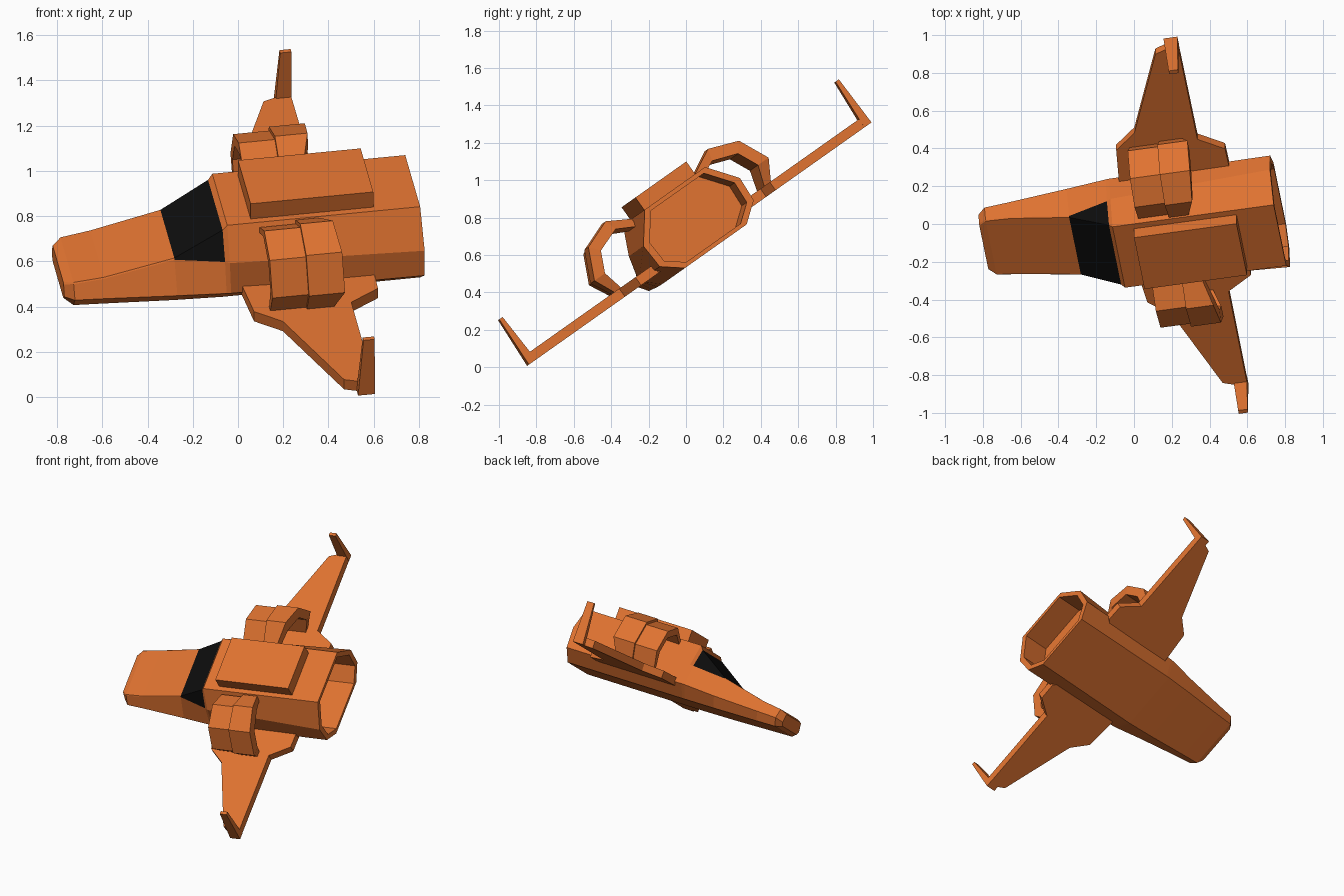
import bpy
import bmesh
from math import radians
from mathutils import Matrix, Vector

cube = bpy.data.objects.get("Cube")
if cube:
    bpy.data.objects.remove(cube, do_unlink=True)


def make_material(name, color):
    mat = bpy.data.materials.new(name)
    mat.use_nodes = True
    mat.diffuse_color = (*color, 1)
    shader = mat.node_tree.nodes["Principled BSDF"]
    shader.inputs["Base Color"].default_value = (*color, 1)
    shader.inputs["Roughness"].default_value = 0.8
    return mat


ORANGE = make_material("orange hull", (0.74, 0.17, 0.03))
BLACK = make_material("black glass", (0.004, 0.004, 0.004))

# Ship space: x runs to the tail, y across the wings, z out of the deck.
# The whole craft is banked and yawed by this matrix.
POSE = (Matrix.Rotation(radians(35.26), 4, "X")
        @ Matrix.Rotation(radians(9.5), 4, "Z")
        @ Matrix.Translation((0, 0.369, 0)))


def finish(name, bm, mirrored=False):
    bmesh.ops.recalc_face_normals(bm, faces=bm.faces)
    mesh = bpy.data.meshes.new(name)
    bm.to_mesh(mesh)
    bm.free()
    mesh.materials.append(ORANGE)
    mesh.materials.append(BLACK)
    obj = bpy.data.objects.new(name, mesh)
    bpy.context.collection.objects.link(obj)
    obj.matrix_world = POSE
    if mirrored:
        mod = obj.modifiers.new("Mirror", "MIRROR")
        mod.use_axis = (False, True, False)
        mod.use_clip = False
        mod.use_mirror_merge = False
    return obj


def loft(rings):
    """Skin a list of equal rings of points and cap both ends."""
    bm = bmesh.new()
    loops = [[bm.verts.new(p) for p in ring] for ring in rings]
    count = len(rings[0])
    for a, b in zip(loops, loops[1:]):
        for i in range(count):
            j = (i + 1) % count
            bm.faces.new((a[i], a[j], b[j], b[i]))
    bm.faces.new(loops[0])
    bm.faces.new(loops[-1])
    return bm


def flat_ring(points, z):
    return [(x, y, z) for x, y in points]


def section(x, half):
    pts = half + [(-y, z) for y, z in reversed(half)]
    return [Vector((x, y, z)) for y, z in pts]


# Fuselage: half sections listed as deck edge, upper side, chine, keel edge
stations = [
    (-0.745, [(0.14, 0.55), (0.15, 0.545), (0.168, 0.49), (0.14, 0.465)]),
    (-0.705, [(0.175, 0.568), (0.18, 0.562), (0.215, 0.5), (0.177, 0.447)]),
    (-0.57, [(0.182, 0.585), (0.187, 0.58), (0.23, 0.503), (0.183, 0.444)]),
    (-0.255, [(0.187, 0.656), (0.192, 0.65), (0.27, 0.51), (0.2, 0.438)]),
    (-0.04, [(0.195, 0.788), (0.262, 0.662), (0.303, 0.52), (0.208, 0.436)]),
    (-0.02, [(0.2, 0.815), (0.272, 0.66), (0.305, 0.52), (0.208, 0.436)]),
    (0.845, [(0.2, 0.815), (0.32, 0.66), (0.312, 0.52), (0.205, 0.436)]),
]
rings = [section(x, half) for x, half in stations]

# Hollow tail: a rim, then an inner wall running forward
hub = Vector((0.845, 0, 0.62))
rim = [hub + (p - hub) * 0.88 for p in rings[-1]]
rings += [rim, [p - Vector((0.2, 0, 0)) for p in rim]]
bm = loft(rings)

# Canopy glass: sloping deck and upper sides just ahead of the frame
for face in bm.faces:
    c = face.calc_center_median()
    if -0.25 < c.x < -0.05 and c.z > 0.64:
        face.material_index = 1
finish("fuselage", bm)

# Raised box along the spine
bm = bmesh.new()
bmesh.ops.create_cube(bm, size=1, matrix=Matrix.Translation((0.365, 0, 0.843))
                      @ Matrix.Diagonal((0.55, 0.338, 0.108, 1)))
finish("spine_box", bm)

# Wings
WING_BOTTOM, WING_TOP = 0.496, 0.549
outline = [(0.03, 0.2), (0.03, 0.29), (0.05, 0.5), (0.163, 0.595),
           (0.357, 1.08), (0.41, 1.1), (0.484, 1.1), (0.486, 0.5),
           (0.62, 0.415), (0.622, 0.3), (0.5, 0.2)]
finish("wings", loft([flat_ring(outline, WING_BOTTOM),
                      flat_ring(outline, WING_TOP)]), True)


# Upright tapered winglets at the wing tips
def rectangle(x0, x1, y0, y1):
    return [(x0, y0), (x1, y0), (x1, y1), (x0, y1)]


finish("winglets", loft([
    flat_ring(rectangle(0.41, 0.485, 1.09, 1.137), WING_BOTTOM),
    flat_ring(rectangle(0.436, 0.486, 1.105, 1.127), 0.785)]), True)

# Engine arches: outer and inner edges from the hull over to the wing
outer = [(0.21, 0.815), (0.34, 0.885), (0.5, 0.825), (0.578, 0.66), (0.51, 0.53)]
inner = [(0.21, 0.765), (0.32, 0.82), (0.455, 0.772), (0.508, 0.66), (0.47, 0.53)]


def arch(name, scale, front, backs):
    """An open faceted duct whose rear edge may vary along the arch."""
    cy, cz = 0.36, 0.62
    strips = []
    for (oy, oz), (iy, iz), back in zip(outer, inner, backs):
        y, z = cy + (oy - cy) * scale, cz + (oz - cz) * scale
        strips.append([(front, y, z), (back, y, z),
                       (back, iy, iz), (front, iy, iz)])
    finish(name, loft(strips), True)


arch("engine_front_arches", 0.93, 0.122, [0.3] * len(outer))
arch("engine_rear_arches", 1.0, 0.284, [0.39, 0.43, 0.445, 0.445, 0.4])
